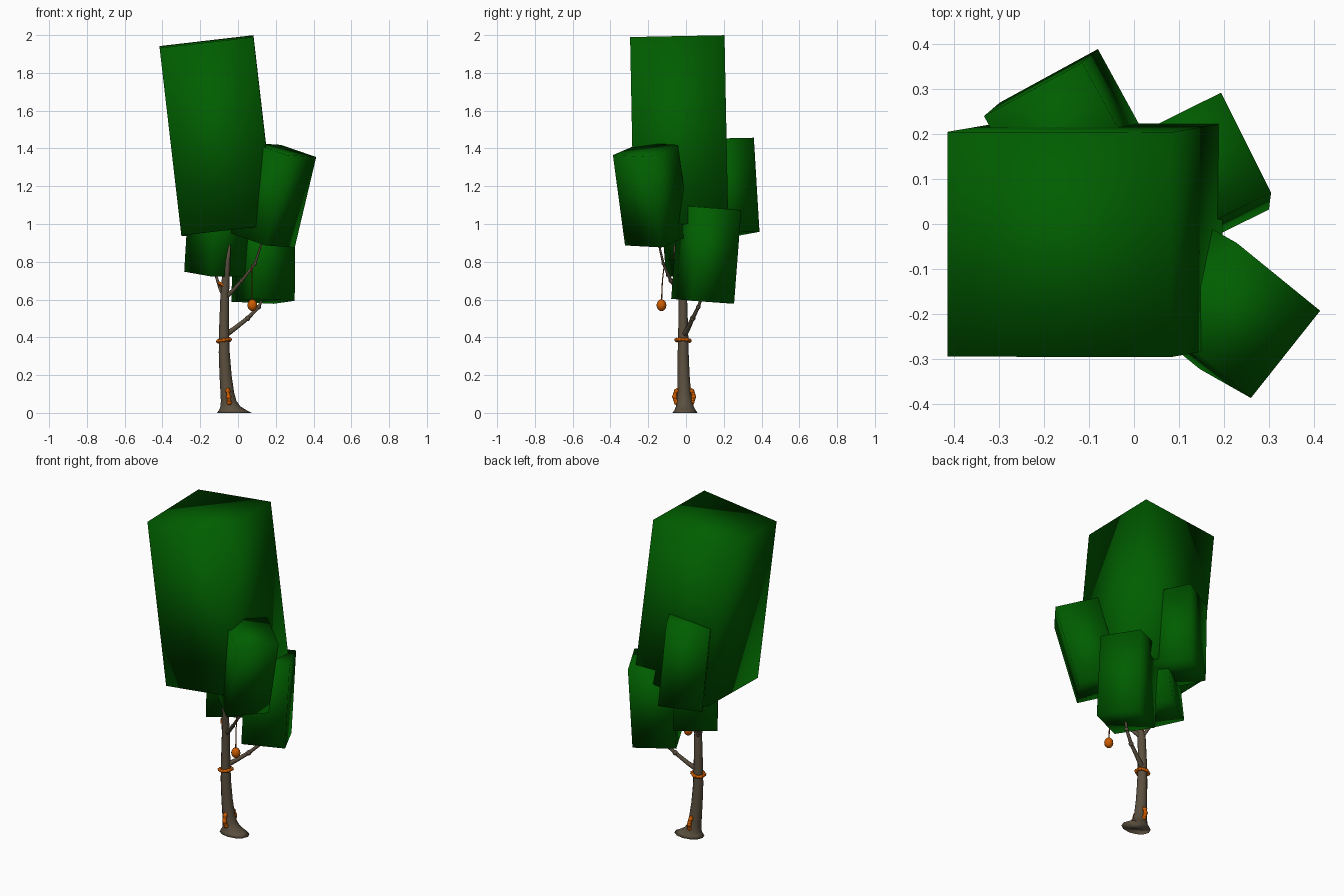
import bpy, bmesh, math
from mathutils import Vector, Matrix

if "Cube" in bpy.data.objects:
    bpy.data.objects.remove(bpy.data.objects["Cube"])


def material(name, rgb):
    m = bpy.data.materials.new(name)
    m.diffuse_color = (*rgb, 1)
    m.use_nodes = True
    m.node_tree.nodes["Principled BSDF"].inputs["Base Color"].default_value = m.diffuse_color
    return m


LEAF = material("leaf_green", (0.0, 0.112, 0.0))
BARK = material("bark_brown", (0.105, 0.08, 0.05))
ORANGE = material("orange", (0.6, 0.105, 0.0))
CORD = material("cord_brown", (0.22, 0.05, 0.005))


def add_object(name, mesh, mat):
    mesh.materials.clear()
    mesh.materials.append(mat)
    for p in mesh.polygons:
        p.use_smooth = True
    ob = bpy.data.objects.new(name, mesh)
    bpy.context.collection.objects.link(ob)
    return ob


def from_bmesh(name, bm, mat):
    bmesh.ops.recalc_face_normals(bm, faces=bm.faces)
    mesh = bpy.data.meshes.new(name)
    bm.to_mesh(mesh)
    bm.free()
    return add_object(name, mesh, mat)


def leaf_block(name, corner, edge, down, size):
    """Square block, twice as tall as wide, from a top corner, a top edge and the downward axis."""
    d = Vector(down).normalized()
    a = Vector(edge)
    a = (a - d * a.dot(d)).normalized()
    b = a.cross(d)
    centre = Vector(corner) + (a + b) * size / 2 + d * size
    m = Matrix((a, b, d)).transposed().to_4x4()
    bm = bmesh.new()
    bmesh.ops.create_cube(bm, size=1, matrix=Matrix.Translation(centre) @ m
                          @ Matrix.Diagonal((size, size, size * 2, 1)))
    return from_bmesh(name, bm, LEAF)


def upright_loft(name, levels, mat, sides=12):
    """Stack of level rings given as (x, y, z, x radius, y radius)."""
    bm = bmesh.new()
    rings = []
    for x, y, z, rx, ry in levels:
        rings.append([bm.verts.new((x + rx * math.cos(2 * math.pi * i / sides),
                                    y + ry * math.sin(2 * math.pi * i / sides), z)) for i in range(sides)])
    for p, q in zip(rings, rings[1:]):
        for i in range(sides):
            k = (i + 1) % sides
            bm.faces.new((p[i], p[k], q[k], q[i]))
    bm.faces.new(rings[0][::-1])
    bm.faces.new(rings[-1])
    return from_bmesh(name, bm, mat)


def tube(name, points, mat, res=2):
    """Tapered tube through (x, y, z, radius) points."""
    cu = bpy.data.curves.new(name, 'CURVE')
    cu.dimensions = '3D'
    cu.bevel_depth = 1
    cu.bevel_resolution = res
    cu.use_fill_caps = True
    sp = cu.splines.new('POLY')
    sp.points.add(len(points) - 1)
    for p, (x, y, z, r) in zip(sp.points, points):
        p.co = (x, y, z, 1)
        p.radius = r
    tmp = bpy.data.objects.new(name + "_guide", cu)
    bpy.context.collection.objects.link(tmp)
    bpy.context.view_layer.update()
    dg = bpy.context.evaluated_depsgraph_get()
    mesh = bpy.data.meshes.new_from_object(tmp.evaluated_get(dg))
    bpy.data.objects.remove(tmp)
    return add_object(name, mesh, mat)


def band(name, centre, major, minor, axis, knobs=0, sides=24):
    """Ring around an axis, with knobs spaced along it."""
    rot = Vector((0, 0, 1)).rotation_difference(Vector(axis)).to_matrix().to_4x4()
    m = Matrix.Translation(centre) @ rot
    bm = bmesh.new()
    rings = []
    for i in range(sides):
        t = 2 * math.pi * i / sides
        ring = []
        for j in range(6):
            u = 2 * math.pi * j / 6
            r = major + minor * math.cos(u)
            ring.append(bm.verts.new(m @ Vector((r * math.cos(t), r * math.sin(t), minor * math.sin(u)))))
        rings.append(ring)
    for i in range(sides):
        p, q = rings[i], rings[(i + 1) % sides]
        for j in range(6):
            k = (j + 1) % 6
            bm.faces.new((p[j], q[j], q[k], p[k]))
    for i in range(knobs):
        t = 2 * math.pi * (i + 0.5) / knobs
        pos = Vector((major * math.cos(t), major * math.sin(t), 0))
        bmesh.ops.create_icosphere(bm, subdivisions=1, radius=minor * 1.45,
                                   matrix=m @ Matrix.Translation(pos))
    return from_bmesh(name, bm, ORANGE)


def ball(name, centre, r, stretch, mat):
    bm = bmesh.new()
    bmesh.ops.create_uvsphere(bm, u_segments=12, v_segments=8, radius=r,
                              matrix=Matrix.Translation(centre) @ Matrix.Diagonal((1, 1, stretch, 1)))
    return from_bmesh(name, bm, mat)


# Leaf blocks
leaf_block("crown_block", (-0.415, 0.205, 1.942), (0, -1, -0.02), (0.117, 0.02, -1.01), 0.5)
leaf_block("front_right_block", (0.26, -0.387, 1.365), (0.155, 0.195, -0.01), (-0.115, 0.065, -0.485), 0.248)
leaf_block("right_block", (0.305, 0.07, 1.09), (-0.11, 0.22, -0.015), (-0.005, -0.038, -0.5), 0.249)
leaf_block("back_block", (0.005, 0.14, 1.452), (-0.12, 0.22, 0), (0.035, 0.03, -0.5), 0.25)
leaf_block("low_left_block", (-0.255, 0.06, 1.245), (0.141, -0.206, -0.025), (-0.03, 0.04, -0.5), 0.25)

# Trunk with flared foot
upright_loft("trunk", [(-0.02, -0.005, 0, 0.092, 0.066), (-0.028, -0.005, 0.015, 0.072, 0.056),
                       (-0.04, -0.006, 0.035, 0.052, 0.047), (-0.05, -0.008, 0.065, 0.041, 0.041),
                       (-0.057, -0.01, 0.11, 0.036, 0.036), (-0.066, -0.013, 0.2, 0.032, 0.032),
                       (-0.073, -0.015, 0.32, 0.029, 0.029), (-0.074, -0.015, 0.45, 0.026, 0.026),
                       (-0.071, -0.017, 0.6, 0.023, 0.023), (-0.066, -0.03, 0.7, 0.021, 0.021),
                       (-0.057, -0.05, 0.8, 0.015, 0.015), (-0.043, -0.06, 0.89, 0.005, 0.005)], BARK)

# Branches reaching into the leaf blocks
branches = {
    "right_branch": [(-0.07, -0.012, 0.41, 0.016), (-0.02, 0.01, 0.445, 0.013),
                     (0.05, 0.035, 0.50, 0.011), (0.11, 0.065, 0.56, 0.009), (0.14, 0.09, 0.63, 0.006)],
    "front_branch": [(-0.068, -0.018, 0.61, 0.014), (-0.03, -0.04, 0.645, 0.011),
                     (0.02, -0.08, 0.70, 0.009), (0.09, -0.12, 0.79, 0.007), (0.125, -0.145, 0.90, 0.005)],
    "left_branch": [(-0.07, -0.015, 0.61, 0.012), (-0.095, 0.01, 0.66, 0.009), (-0.125, 0.05, 0.75, 0.006)],
}
for name, pts in branches.items():
    tube(name, pts, BARK)
    for i, (x, y, z, r) in enumerate(pts[2:-1]):
        ball(f"{name}_knot_{i + 1}", (x, y, z), r * 1.35, 1, BARK)

# Orange bands on the trunk and the left branch
band("foot_band", (-0.05, -0.01, 0.085), 0.05, 0.011, (1, 0, 0.12), knobs=10)
band("middle_band", (-0.074, -0.015, 0.384), 0.034, 0.009, (-0.15, 0.05, 1), knobs=6)
band("upper_band", (-0.08, -0.015, 0.67), 0.025, 0.007, (0.6, 0.2, 0.7), knobs=5)

# Hanging fruit on its cord
tube("fruit_cord", [(0.075, -0.13, 0.58, 0.0035), (0.074, -0.125, 0.70, 0.003), (0.072, -0.115, 0.785, 0.003)],
     CORD, 1)
ball("hanging_fruit", (0.076, -0.13, 0.57), 0.026, 1.2, ORANGE)
